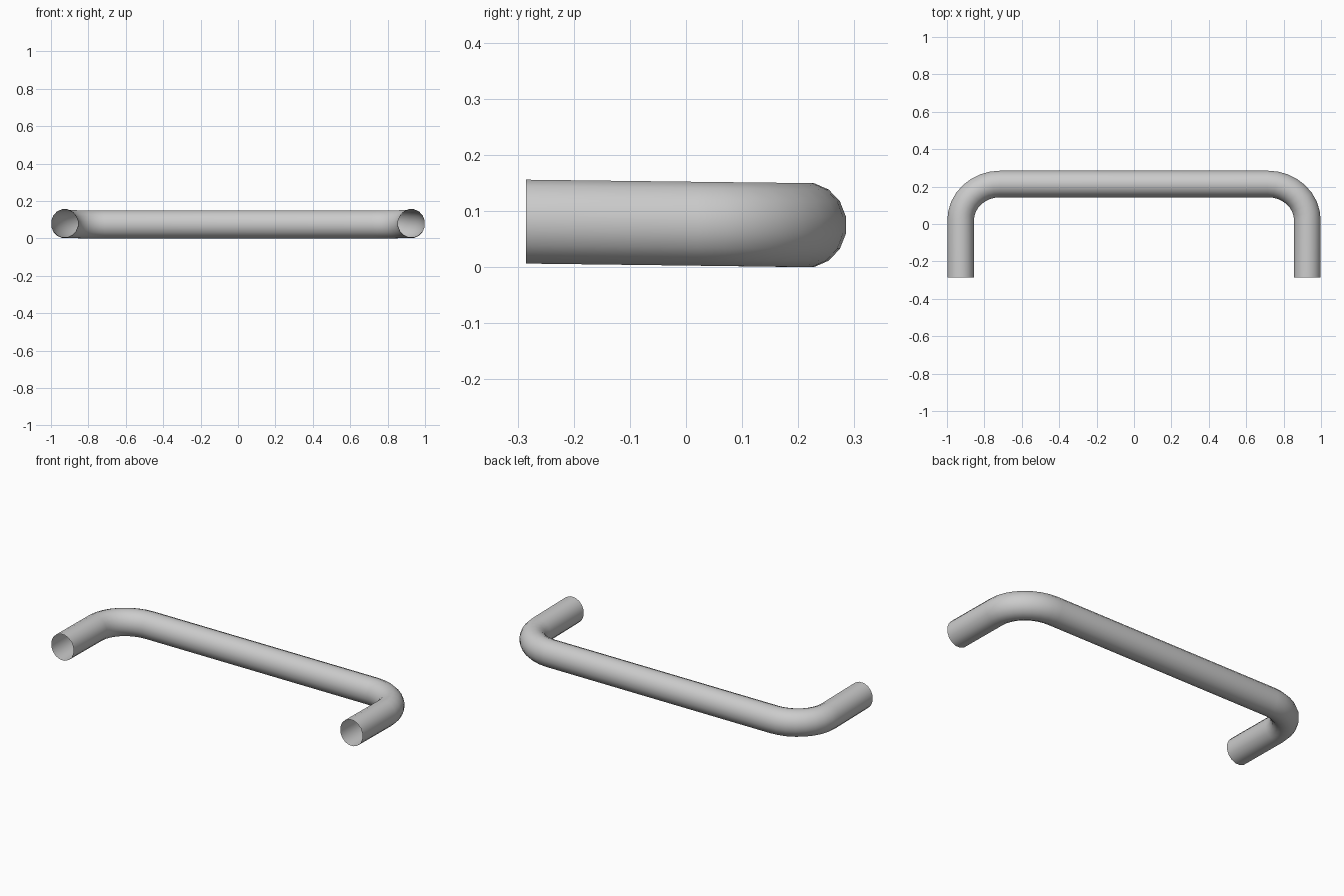
import bpy, bmesh, math
from mathutils import Vector

if "Cube" in bpy.data.objects:
    bpy.data.objects.remove(bpy.data.objects["Cube"])

SIDES, BEND = 16, 8
CX, CY = 0.715, 0.02        # bend centre (mirrored in x)
RX, RY = 0.212, 0.194       # centreline bend radii
END_Y = -0.285
W, H = 0.0725, 0.0762       # tube radii: in plane, vertical

# Centreline of the left half: leg end, then rounded corner
half = [(Vector((-CX - RX, END_Y)), Vector((0, 1)))]
for i in range(BEND + 1):
    a = math.pi / 2 * i / BEND
    pos = Vector((-CX - RX * math.cos(a), CY + RY * math.sin(a)))
    half.append((pos, Vector((math.sin(a), math.cos(a)))))
path = half + [(Vector((-p.x, p.y)), Vector((t.x, -t.y))) for p, t in reversed(half)]

# Open-ended tube swept along the path, legs rising very slightly to the front
bm = bmesh.new()
rings = []
for p, t in path:
    side = Vector((-t.y, t.x))
    zc = 0.075 + (0.214 - p.y) * 0.0125
    ring = []
    for k in range(SIDES):
        a = 2 * math.pi * (k + 0.5) / SIDES
        q = p + side * (W * math.cos(a))
        ring.append(bm.verts.new((q.x, q.y, zc + H * math.sin(a))))
    rings.append(ring)
for r0, r1 in zip(rings, rings[1:]):
    for k in range(SIDES):
        n = (k + 1) % SIDES
        bm.faces.new((r0[k], r0[n], r1[n], r1[k]))
bmesh.ops.recalc_face_normals(bm, faces=bm.faces)
for f in bm.faces:
    f.smooth = True

mesh = bpy.data.meshes.new("pull_handle")
bm.to_mesh(mesh)
bm.free()
bpy.context.collection.objects.link(bpy.data.objects.new("pull_handle", mesh))
